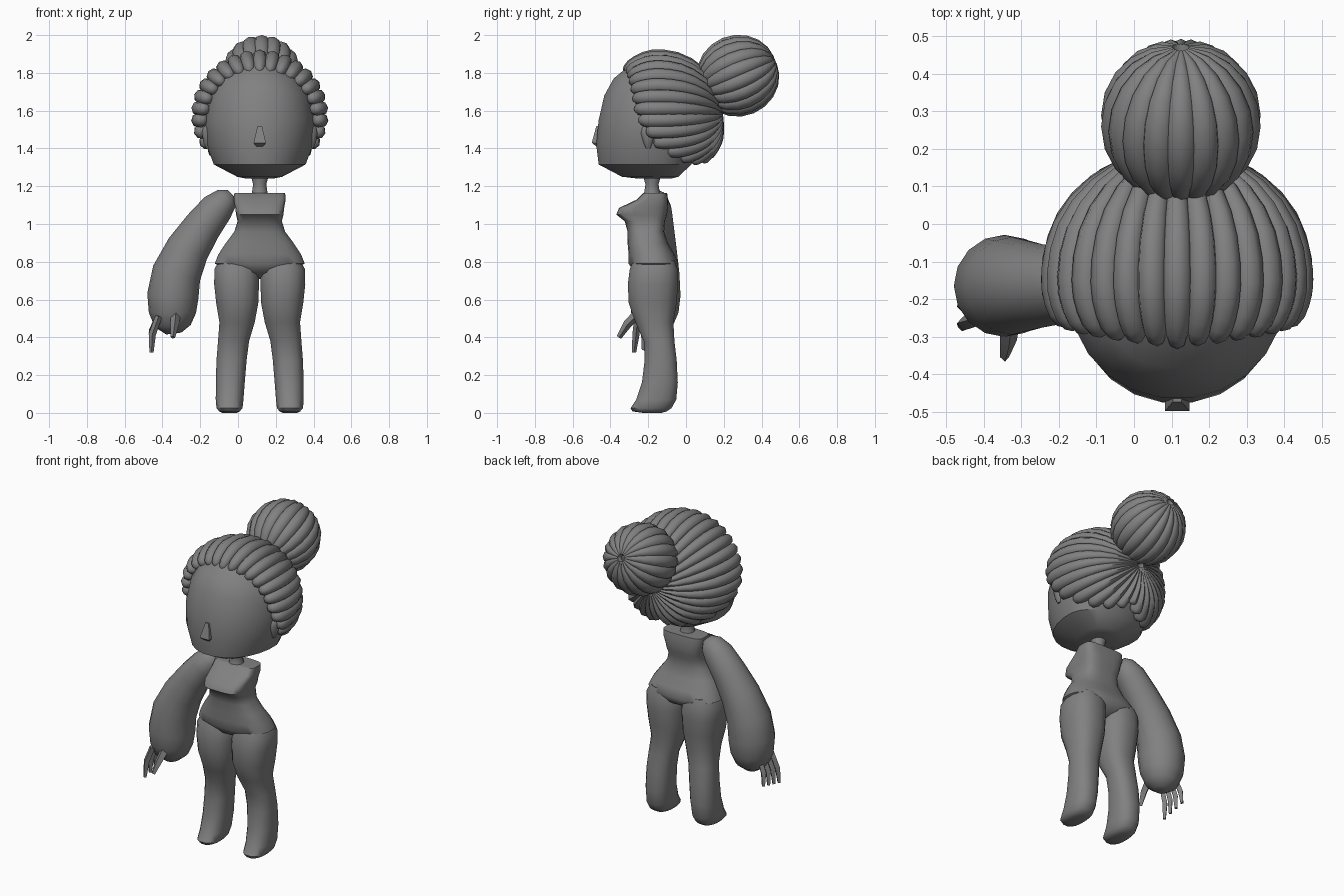
import bpy, bmesh, math
from mathutils import Vector

if "Cube" in bpy.data.objects:
    bpy.data.objects.remove(bpy.data.objects["Cube"], do_unlink=True)

MID = 0.115  # body centre line

grey = bpy.data.materials.new("plain grey")
grey.use_nodes = True
GREY = (0.22, 0.22, 0.22, 1)
grey.diffuse_color = GREY
grey.node_tree.nodes["Principled BSDF"].inputs["Base Color"].default_value = GREY


def ring(z, x0, x1, y0, y1, n=20, p=2.0, yc=None):
    """Superellipse outline at height z; yc splits front and back depth."""
    yc = (y0 + y1) / 2 if yc is None else yc
    xc, rx = (x0 + x1) / 2, (x1 - x0) / 2
    pts = []
    for i in range(n):
        a = 2 * math.pi * (i + 0.5) / n
        c, s = math.cos(a), math.sin(a)
        u = math.copysign(abs(c) ** (2 / p), c)
        v = math.copysign(abs(s) ** (2 / p), s)
        pts.append(Vector((xc + rx * u, yc + v * (y1 - yc if v > 0 else yc - y0), z)))
    return pts


def loft(name, tubes, angle=40):
    """Make one object of closed tubes, each a list of equal rings."""
    bm = bmesh.new()
    for rings in tubes:
        vs = [[bm.verts.new(p) for p in r] for r in rings]
        n = len(vs[0])
        for a, b in zip(vs, vs[1:]):
            for i in range(n):
                j = (i + 1) % n
                bm.faces.new((a[i], a[j], b[j], b[i]))
        bm.faces.new(vs[0][::-1])
        bm.faces.new(vs[-1])
    bmesh.ops.recalc_face_normals(bm, faces=bm.faces)
    me = bpy.data.meshes.new(name)
    bm.to_mesh(me)
    bm.free()
    me.materials.append(grey)
    me.shade_smooth()
    me.set_sharp_from_angle(angle=math.radians(angle))
    ob = bpy.data.objects.new(name, me)
    bpy.context.collection.objects.link(ob)
    return ob


def sweep(path, widths, heights, centre=None, n=8):
    """Oval rings along a path, flat side facing the centre."""
    rings = []
    for i, p in enumerate(path):
        t = (path[min(i + 1, len(path) - 1)] - path[max(i - 1, 0)]).normalized()
        out = (p - centre) if centre else Vector((0, -1, 0))
        side = t.cross(out).normalized()
        up = side.cross(t).normalized()
        rings.append([p + side * widths[i] * math.cos(2 * math.pi * k / n)
                      + up * heights[i] * math.sin(2 * math.pi * k / n) for k in range(n)])
    return rings


# Head: wide face with a flat, sharply edged jaw
head = [(1.24, .07, -.25, -.08), (1.25, .12, -.34, -.04), (1.315, .245, -.465, .03),
        (1.42, .285, -.478, .08), (1.55, .295, -.465, .12), (1.68, .27, -.435, .12),
        (1.77, .22, -.385, .07), (1.84, .12, -.30, -.02)]
loft("head", [[ring(z, MID - w, MID + w, f, b, 24, 2.1, -.15) for z, w, f, b in head]], 30)

# Nose: small four-sided wedge
nose = [(1.52, .012, -.475), (1.43, .034, -.5), (1.41, .018, -.475)]
loft("nose", [[ring(z, MID - w, MID + w, f, -.44, 4, 20) for z, w, f in nose]], 20)

# Ears
for side, label in ((1, "left_ear"), (-1, "right_ear")):
    x = MID + side * .275
    ear = [(1.40, .008, .012), (1.43, .024, .026), (1.48, .032, .04), (1.51, .026, .034), (1.525, .01, .014)]
    loft(label, [[ring(z, x - w, x + w, -.2 - d, -.2 + d, 10) for z, w, d in ear]])

# Hair: thick strands from the hairline to a gathering point at the back
HEAD_C = Vector((MID, -.15, 1.58))


def scalp(theta, phi):
    s, c = math.sin(theta), math.cos(theta)
    power = 1 - .35 * max(0, -math.cos(phi))
    y = .33 * c ** power if c > 0 else .24 * c
    depth = .305 if math.cos(phi) > 0 else .29
    return HEAD_C + Vector((.325 * s * math.sin(phi), y, depth * s * math.cos(phi)))


STRANDS, STEPS = 30, 12
strands = []
for k in range(STRANDS):
    phi = 2 * math.pi * k / STRANDS
    turn = math.degrees(min(phi, 2 * math.pi - phi)) / 90
    end = math.radians(135 - 17 * turn if turn < 1 else 118 - 70 * (turn - 1))
    path, widths, heights = [], [], []
    for i in range(STEPS + 1):
        f = 1 - (1 - i / STEPS) ** 1.4
        theta = .06 + (end - .06) * f
        cap = (.45 if i == STEPS else .85 if i == STEPS - 1 else 1)
        path.append(scalp(theta, phi))
        widths.append(max(.012, .32 * math.sin(theta) * math.pi / STRANDS * 1.2) * cap)
        heights.append((.018 + .022 * min(1, f * 2)) * cap)
    strands.append(sweep(path, widths, heights, HEAD_C))
loft("hair_strands", strands, 60)

# Bun: strands wrapped from pole to pole round a tilted axis
BUN_C = Vector((.125, .275, 1.785))
axis = Vector((0, .92, .39))
across = Vector((1, 0, 0))
rise = across.cross(axis)
BUN_N = 18
bun = []
for k in range(BUN_N):
    phi = 2 * math.pi * (k + .5) / BUN_N
    spoke = across * math.cos(phi) + rise * math.sin(phi)
    path, widths, heights = [], [], []
    for i in range(11):
        t = .1 + (math.pi - .2) * i / 10
        path.append(BUN_C + axis * .2 * math.cos(t) + spoke * .182 * math.sin(t))
        widths.append(.182 * math.sin(t) * math.pi / BUN_N * 1.2 + .004)
        heights.append(.014 + .02 * math.sin(t))
    bun.append(sweep(path, widths, heights, BUN_C))
loft("bun_strands", bun, 60)

# Neck, flared at both ends
neck = [(1.13, .055), (1.17, .042), (1.21, .036), (1.26, .05)]
loft("neck", [[ring(z, MID - r, MID + r, -.18 - r, -.18 + r, 12) for z, r in neck]])

# Torso: boxy bust, narrow waist, hips ending in a V
torso = [(1.165, .135, -.225, -.10, 4), (1.13, .138, -.26, -.095, 4), (1.085, .13, -.355, -.095, 4),
         (1.05, .126, -.37, -.10, 4), (1.015, .118, -.325, -.11, 3.5), (.96, .135, -.31, -.115, 3),
         (.90, .18, -.31, -.095, 2.6), (.84, .22, -.305, -.06, 2.5), (.79, .24, -.305, -.04, 2.5),
         (.745, .13, -.275, -.06, 2.5), (.71, .03, -.2, -.12, 2)]
loft("torso", [[ring(z, MID - w, MID + w, f, b, 24, p) for z, w, f, b, p in torso]], 50)

# Legs: inner and outer edge measured from the centre line
leg = [(.81, .03, .215, -.28, -.06), (.76, .002, .242, -.3, -.042), (.68, .002, .243, -.31, -.04),
       (.58, .006, .232, -.305, -.048), (.48, .025, .215, -.27, -.065), (.38, .055, .222, -.225, -.06),
       (.28, .068, .23, -.22, -.048), (.16, .078, .234, -.235, -.042), (.07, .085, .234, -.265, -.05),
       (.025, .09, .23, -.295, -.075), (.008, .105, .215, -.285, -.1), (0, .12, .2, -.23, -.13)]
for side, label in ((1, "left_leg"), (-1, "right_leg")):
    loft(label, [[ring(z, *sorted((MID + side * a, MID + side * b)), f, k, 16, 2.4)
                  for z, a, b, f, k in leg]], 50)

# Right arm: one ballooning sleeve
arm = [(-.035, 1.16, .03), (-.06, 1.135, .065), (-.11, 1.085, .088), (-.185, .99, .1), (-.265, .87, .115),
       (-.325, .74, .13), (-.345, .62, .136), (-.347, .53, .125), (-.345, .46, .095), (-.34, .42, .04)]
path = [Vector((x, -.165, z)) for x, z, r in arm]
radii = [r for x, z, r in arm]
loft("right_sleeve", [sweep(path, radii, radii, n=16)], 50)

# Right hand: four fingers and a thumb
fingers = []
for i in range(4):
    y = -.255 + .04 * i
    a, b = Vector((-.42, y, .51)), Vector((-.458, y - .02 + .012 * i, .32 + .012 * i))
    fingers.append(sweep([a, a.lerp(b, .5) + Vector((-.015, 0, 0)), b], [.018, .019, .011], [.018, .019, .011], n=4))
thumb = [Vector((-.33, -.26, .52)), Vector((-.335, -.31, .47)), Vector((-.345, -.355, .4))]
fingers.append(sweep(thumb, [.026, .023, .012], [.026, .023, .014], n=4))
loft("right_fingers", fingers, 30)
